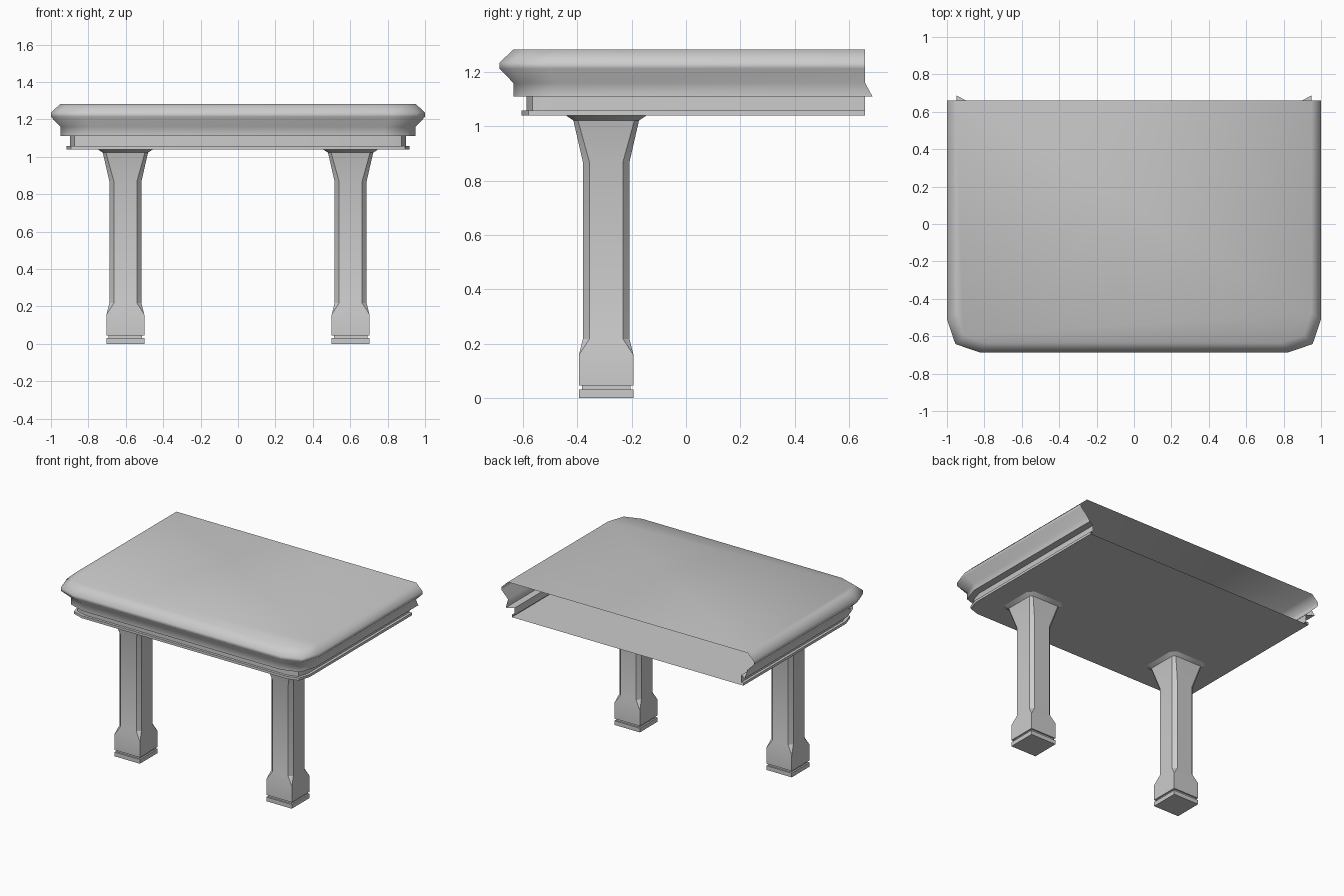
import bpy, bmesh, math

if "Cube" in bpy.data.objects:
    bpy.data.objects.remove(bpy.data.objects["Cube"])

BACK = 0.66


def finish(name, bm, angle):
    bmesh.ops.recalc_face_normals(bm, faces=bm.faces)
    mesh = bpy.data.meshes.new(name)
    bm.to_mesh(mesh)
    bm.free()
    ob = bpy.data.objects.new(name, mesh)
    bpy.context.collection.objects.link(ob)
    bpy.ops.object.select_all(action='DESELECT')
    ob.select_set(True)
    bpy.context.view_layer.objects.active = ob
    bpy.ops.object.shade_smooth_by_angle(angle=math.radians(angle))
    return ob


def skirt(bm, rings, closed):
    """Join successive rings of points with quads; return the vertex rings."""
    vs = [[bm.verts.new(p) for p in r] for r in rings]
    for a, b in zip(vs, vs[1:]):
        n = len(a)
        for i in range(n if closed else n - 1):
            j = (i + 1) % n
            bm.faces.new((a[i], a[j], b[j], b[i]))
    return vs


# Roof: moulded profile swept round three sides, open at the back
def u_ring(hx, fy, mid, end, z, back=BACK):
    half = [(hx, back), (hx, fy + end), (hx - mid, fy + mid), (hx - end, fy)]
    pts = half + [(-x, y) for x, y in reversed(half)]
    return [(x, y, z) for x, y in pts]


profile = [  # half width, front y, corner inset, corner length, z, back y
    (0.950, -0.636, 0.040, 0.160, 1.283, BACK),
    (1.000, -0.687, 0.045, 0.177, 1.235, BACK),
    (1.000, -0.687, 0.045, 0.177, 1.213, BACK),
    (0.948, -0.636, 0.040, 0.160, 1.160, BACK),
    (0.948, -0.636, 0.040, 0.160, 1.110, 0.687),
    (0.898, -0.588, 0.023, 0.100, 1.110, BACK),
    (0.898, -0.588, 0.023, 0.100, 1.058, BACK),
    (0.917, -0.606, 0.025, 0.105, 1.058, BACK),
    (0.917, -0.606, 0.025, 0.105, 1.040, BACK),
]
bm = bmesh.new()
rings = skirt(bm, [u_ring(*p) for p in profile], False)
bm.faces.new(rings[0])
bm.faces.new(rings[-1])
finish("canopy_roof", bm, 55)


# Columns: square plinth, octagonal shaft, flared capital
def oct_ring(cx, cy, h, flat, z):
    pts = [(h, -flat), (h, flat), (flat, h), (-flat, h),
           (-h, flat), (-h, -flat), (-flat, -h), (flat, -h)]
    return [(cx + x, cy + y, z) for x, y in pts]


column = [  # half width, half flat, z
    (0.101, 0.101, 0.0), (0.101, 0.101, 0.030),
    (0.090, 0.090, 0.030), (0.090, 0.090, 0.045),
    (0.101, 0.101, 0.045), (0.101, 0.101, 0.157),
    (0.086, 0.062, 0.217), (0.086, 0.062, 0.870),
    (0.121, 0.104, 1.022), (0.148, 0.112, 1.040),
]
for side, cx in (("left", -0.602), ("right", 0.602)):
    bm = bmesh.new()
    rings = skirt(bm, [oct_ring(cx, -0.294, *c) for c in column], True)
    bm.faces.new(rings[0])
    bmesh.ops.remove_doubles(bm, verts=bm.verts, dist=0.0005)
    finish(side + "_column", bm, 30)
